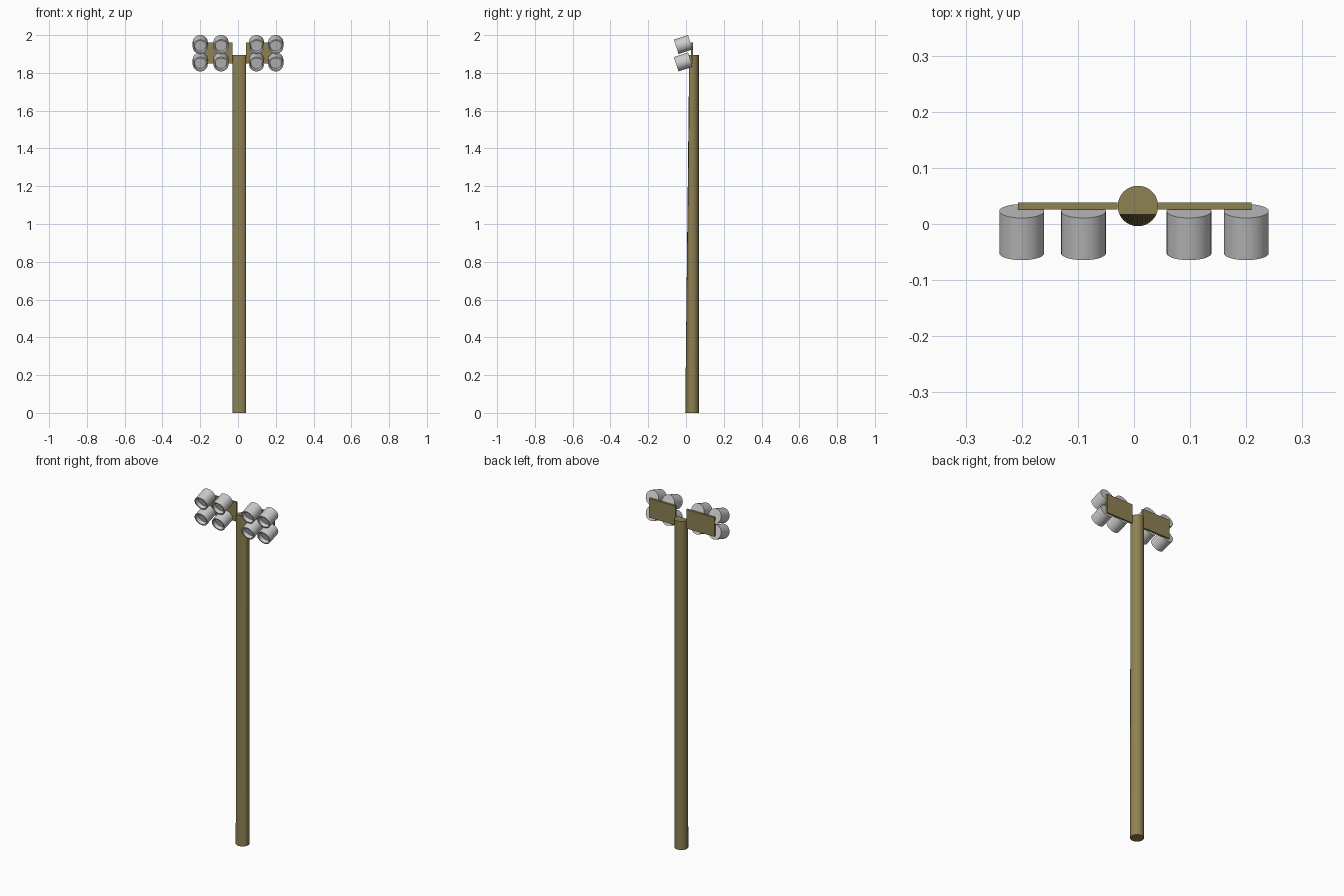
import bpy, bmesh, math
from mathutils import Matrix, Vector

if "Cube" in bpy.data.objects:
    bpy.data.objects.remove(bpy.data.objects["Cube"])

olive = bpy.data.materials.new("olive_paint")
olive.diffuse_color = (0.27, 0.22, 0.085, 1)
olive.use_nodes = True
olive.node_tree.nodes["Principled BSDF"].inputs["Base Color"].default_value = olive.diffuse_color


def finish(bm, name, mat=None, smooth=True):
    bmesh.ops.recalc_face_normals(bm, faces=bm.faces)
    me = bpy.data.meshes.new(name)
    bm.to_mesh(me)
    bm.free()
    ob = bpy.data.objects.new(name, me)
    bpy.context.collection.objects.link(ob)
    if mat:
        me.materials.append(mat)
    if smooth:
        bpy.ops.object.select_all(action='DESELECT')
        ob.select_set(True)
        bpy.context.view_layer.objects.active = ob
        bpy.ops.object.shade_smooth_by_angle(angle=math.radians(30))
    return ob


# Pole: cylinder whose front is flattened towards the top
PX, PY, PR, PH = 0.007, 0.032, 0.036, 1.895
bm = bmesh.new()
bmesh.ops.create_cone(bm, cap_ends=True, segments=48, radius1=PR, radius2=PR, depth=PH,
                      matrix=Matrix.Translation((PX, PY, PH / 2)))
for v in bm.verts:
    if v.co.z > 1:
        v.co.y = max(v.co.y, 0.017)
finish(bm, "pole", olive)

# Mounting plates either side of the pole top
for name, x0, x1 in (("left_plate", -0.207, -0.029), ("right_plate", 0.042, 0.209)):
    bm = bmesh.new()
    size = Matrix.Diagonal((x1 - x0, 0.012, 0.11, 1))
    bmesh.ops.create_cube(bm, size=1, matrix=Matrix.Translation(((x0 + x1) / 2, 0.032, 1.905)) @ size)
    finish(bm, "mounting_" + name, olive, smooth=False)


# Lamps: lathed cup, open end facing forward and tilted down
def lamp(name, loc):
    h, n = 0.0395, 32
    profile = [(0.04, h), (0.04, -h), (0.033, -h), (0.030, -h + 0.02)]
    bm = bmesh.new()
    rings = [[bm.verts.new((r * math.cos(2 * math.pi * i / n), y, r * math.sin(2 * math.pi * i / n)))
              for i in range(n)] for r, y in profile]
    for a, b in zip(rings, rings[1:]):
        for i in range(n):
            j = (i + 1) % n
            bm.faces.new((a[i], a[j], b[j], b[i]))
    bm.faces.new(rings[0])
    bm.faces.new(rings[-1])
    tilt = Matrix.Rotation(math.radians(18), 4, 'X')
    bm.transform(Matrix.Translation(loc) @ tilt)
    finish(bm, name)


for row, z in (("upper", 1.95), ("lower", 1.858)):
    for k, x in enumerate((-0.2, -0.09, 0.098, 0.2)):
        lamp(f"{row}_lamp_{k + 1}", Vector((x, -0.0145, z)))
